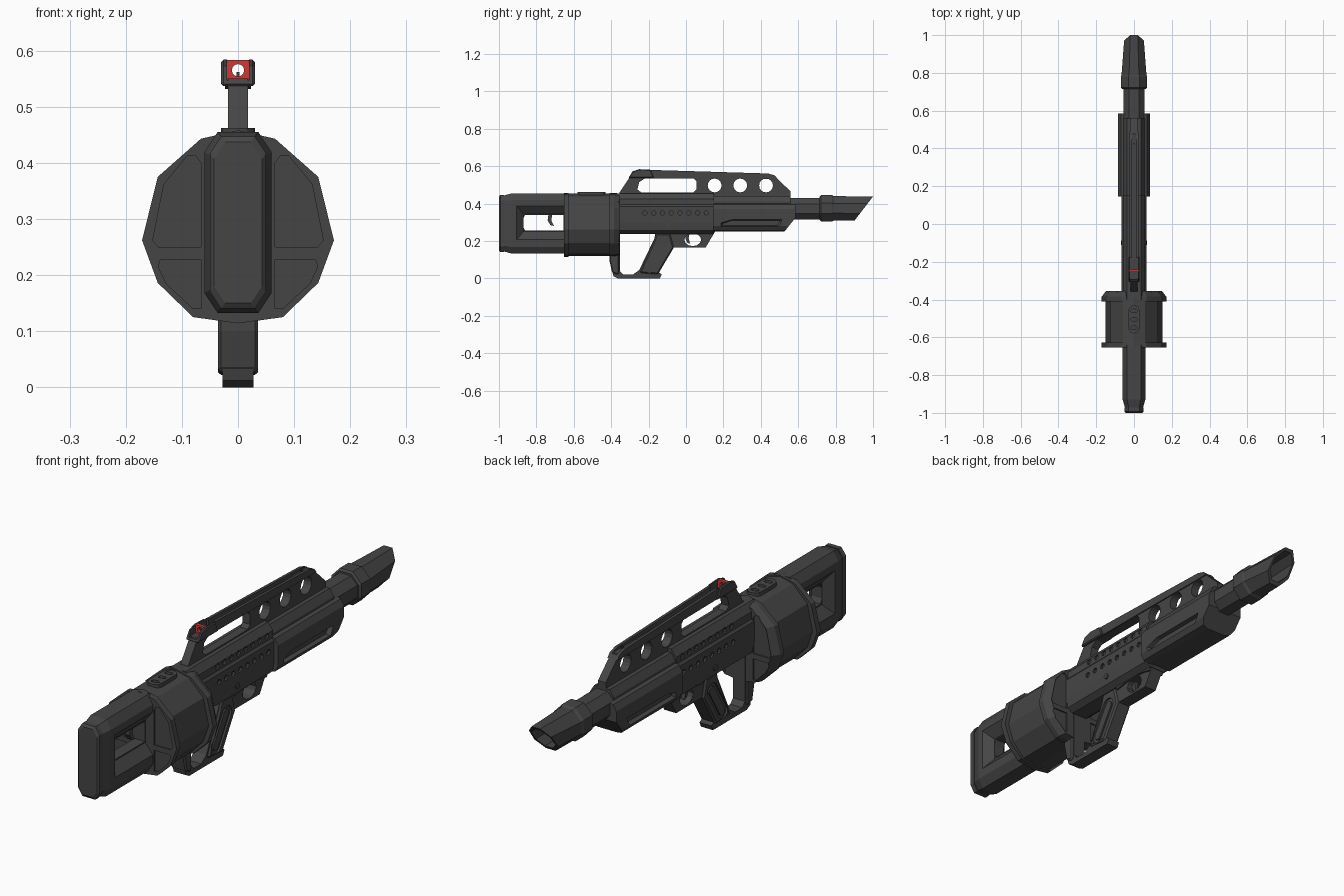
import bpy, bmesh, math
from mathutils import Vector


def material(name, rgb):
    m = bpy.data.materials.new(name)
    m.diffuse_color = (*rgb, 1)
    return m


GREY = material("dark_grey", (0.06, 0.06, 0.06))
RED = material("sight_red", (0.62, 0.04, 0.04))


def finish(name, bm, mat=GREY):
    bmesh.ops.recalc_face_normals(bm, faces=bm.faces)
    me = bpy.data.meshes.new(name)
    bm.to_mesh(me)
    bm.free()
    me.materials.append(mat)
    ob = bpy.data.objects.new(name, me)
    bpy.context.collection.objects.link(ob)
    return ob


def loft(name, rings, axis="y", mat=GREY):
    """Skin through (position, outline) rings stacked along an axis."""
    bm = bmesh.new()
    place = {"x": lambda t, p: (t, p[0], p[1]),
             "y": lambda t, p: (p[0], t, p[1]),
             "z": lambda t, p: (p[0], p[1], t)}[axis]
    vs = [[bm.verts.new(place(t, p)) for p in pts] for t, pts in rings]
    n = len(vs[0])
    for a, b in zip(vs, vs[1:]):
        for i in range(n):
            bm.faces.new((a[i], a[(i + 1) % n], b[(i + 1) % n], b[i]))
    bm.faces.new(vs[0])
    bm.faces.new(vs[-1])
    return finish(name, bm, mat)


def prism(name, pts, a, b, axis="x", mat=GREY):
    return loft(name, [(a, pts), (b, pts)], axis, mat)


def plate(name, pts, w, c=0.0, mat=GREY):
    """Side outline, centred on x, with optional chamfer on its rims."""
    ob = prism(name, pts, -w, w, "x", mat)
    if c:
        m = ob.modifiers.new("rim", "BEVEL")
        m.width, m.segments, m.angle_limit = c, 1, math.radians(50)
    return ob


def hull(name, pts):
    bm = bmesh.new()
    for p in pts:
        bm.verts.new(p)
    bmesh.ops.convex_hull(bm, input=bm.verts)
    return finish(name, bm)


def cut(ob, *cutters):
    for c in cutters:
        m = ob.modifiers.new("cut", "BOOLEAN")
        m.operation, m.solver, m.object = "DIFFERENCE", "EXACT", c
        bpy.context.view_layer.update()
        dg = bpy.context.evaluated_depsgraph_get()
        me = bpy.data.meshes.new_from_object(ob.evaluated_get(dg))
        ob.modifiers.clear()
        ob.data = me
        bpy.data.objects.remove(c)


def mirrored(half):
    return half + [(-x, z) for x, z in reversed(half) if x > 1e-6]


def octagon(w, z0, z1, cx, cz):
    return mirrored([(w - cx, z0), (w, z0 + cz), (w, z1 - cz), (w - cx, z1)])


def circle(y, z, ry, rz=None, n=16):
    rz = rz or ry
    return [(y + ry * math.cos(2 * math.pi * i / n), z + rz * math.sin(2 * math.pi * i / n)) for i in range(n)]


def capsule(a, b, r, n=6):
    a, b = Vector(a), Vector(b)
    t = math.atan2(b.y - a.y, b.x - a.x)
    out = []
    for c, s in ((b, t - math.pi / 2), (a, t + math.pi / 2)):
        out += [(c.x + r * math.cos(s + math.pi * i / n), c.y + r * math.sin(s + math.pi * i / n)) for i in range(n + 1)]
    return out


def box(name, x0, x1, y0, y1, z0, z1):
    return prism(name, [(y0, z0), (y1, z0), (y1, z1), (y0, z1)], x0, x1)


# Stock with bevelled window, butt pad and small hook
stock = loft("stock", [(-0.975, octagon(0.047, 0.145, 0.443, 0.02, 0.03)),
                       (-0.93, octagon(0.06, 0.132, 0.455, 0.024, 0.036)),
                       (-0.64, octagon(0.06, 0.132, 0.455, 0.024, 0.036))])
for s in (1, -1):
    cut(stock, hull("recess", [(s * x, y, z) for x, y0, z0, z1 in ((0.07, -0.915, 0.195, 0.40), (0.025, -0.87, 0.25, 0.345))
                               for y in (y0, -0.6) for z in (z0, z1)]))
cut(stock, plate("window", [(-0.86, 0.255), (-0.655, 0.255), (-0.655, 0.34), (-0.86, 0.34), (-0.87, 0.32), (-0.87, 0.275)], 0.1))
loft("butt_pad", [(-1.0, octagon(0.043, 0.15, 0.437, 0.02, 0.03)), (-0.993, octagon(0.05, 0.14, 0.447, 0.02, 0.03)),
                  (-0.972, octagon(0.05, 0.14, 0.447, 0.02, 0.03))])
plate("stock_hook", [(-0.735, 0.345), (-0.715, 0.345), (-0.72, 0.31), (-0.705, 0.28), (-0.725, 0.285), (-0.74, 0.31)], 0.012)

# Drum magazine: body between two flanges
HALF = [(0, 0.114), (0.08, 0.125), (0.143, 0.186), (0.171, 0.262), (0.143, 0.375), (0.066, 0.443), (0, 0.458)]


def drum_ring(sx, sz=1.0):
    return mirrored([(x * sx, 0.286 + (z - 0.286) * sz) for x, z in HALF])


loft("drum_body", [(-0.64, drum_ring(0.88, 0.97)), (-0.38, drum_ring(0.88, 0.97))])
rear = loft("drum_rear_flange", [(-0.653, drum_ring(1)), (-0.628, drum_ring(1))])
front = loft("drum_front_flange", [(-0.41, drum_ring(1)), (-0.385, drum_ring(1)), (-0.355, drum_ring(0.87, 0.97))])
upper = [(0.066, 0.25), (0.142, 0.25), (0.152, 0.262), (0.132, 0.362), (0.09, 0.413), (0.076, 0.413), (0.066, 0.40)]
lower = [(0.066, 0.228), (0.138, 0.228), (0.142, 0.215), (0.128, 0.185), (0.08, 0.14), (0.066, 0.14)]
for flange, y0, y1 in ((rear, -0.67, -0.647), (front, -0.361, -0.34)):
    for pts in (upper, lower):
        for s in (1, -1):
            cut(flange, prism("panel", [(s * x * 0.96 if flange is front else s * x, z) for x, z in pts], y0, y1, "y"))
hatch = prism("drum_top_hatch", capsule((0, -0.55), (0, -0.46), 0.03), 0.435, 0.462, "z")
for y in (-0.55, -0.505, -0.46):
    cut(hatch, prism("slot", capsule((-0.008, y), (0.008, y), 0.009), 0.45, 0.5, "z"))

# Receiver with two rows of round vents per side
receiver = loft("receiver", [(y, mirrored([(0.035, 0.237), (0.06, 0.255), (0.066, 0.30), (0.066, 0.385),
                                           (0.058, 0.395), (0.058, 0.425), (0.036, 0.455)])) for y in (-0.4, 0.15)])
for i in range(8):
    for z, x in ((0.415, 0.05), (0.35, 0.056)):
        for s in (1, -1):
            cut(receiver, prism("vent", circle(-0.22 + i * 0.047, z, 0.012, n=8), s * x, s * 0.1))
plate("receiver_pin", circle(-0.1, 0.29, 0.012, n=10), 0.07)

# Handguard with sloped nose and side grooves
guard = loft("handguard", [(y, mirrored([(0.045, 0.25), (0.07, 0.256), (0.085, 0.28), (0.085, 0.37),
                                         (0.07, 0.395), (0.055, 0.40)])) for y in (0.145, 0.585)])
cut(guard, plate("nose", [(0.525, 0.2), (0.525, 0.249), (0.59, 0.33), (0.7, 0.33), (0.7, 0.2)], 0.2))
for s in (1, -1):
    cut(guard, hull("groove", [(s * x, y, z) for x, d in ((0.1, 0), (0.068, 0.014))
                               for y, z in ((0.18 + d, 0.27 + d), (0.18 + d, 0.30 - d / 2), (0.25, 0.318 - d / 2),
                                            (0.52 - d, 0.318 - d / 2), (0.50 - d, 0.27 + d))]))
loft("handguard_top", [(y, mirrored([(0.055, 0.38), (0.055, 0.41), (0.036, 0.44)])) for y in (0.14, 0.56)])

# Barrel and hollow, slant-cut muzzle
loft("barrel", [(y, octagon(0.056, 0.315, 0.43, 0.03, 0.032)) for y in (0.5, 0.74)])
muzzle = loft("muzzle", [(0.715, octagon(0.062, 0.312, 0.438, 0.035, 0.038)), (0.722, octagon(0.07, 0.304, 0.446, 0.04, 0.042)),
                         (0.78, octagon(0.07, 0.304, 0.446, 0.04, 0.042)), (0.79, octagon(0.066, 0.31, 0.44, 0.04, 0.04)),
                         (1.0, octagon(0.05, 0.308, 0.438, 0.03, 0.036)), (1.05, octagon(0.05, 0.308, 0.438, 0.03, 0.036))])
cut(muzzle, loft("bore", [(0.8, octagon(0.05, 0.325, 0.425, 0.03, 0.03)), (1.1, octagon(0.04, 0.32, 0.428, 0.026, 0.03))]),
    plate("slant", [(0.9, 0.308), (1.0, 0.438), (1.01, 0.5), (1.2, 0.5), (1.2, 0.2), (0.88, 0.2)], 0.2))

# Carrying handle with slot, three round holes and a sight channel
handle = plate("carry_handle", [(-0.36, 0.44), (-0.355, 0.46), (-0.295, 0.55), (0.47, 0.55), (0.56, 0.465), (0.56, 0.43)], 0.018)
cut(handle, plate("slot", [(-0.26, 0.475), (-0.24, 0.46), (0.04, 0.46), (0.055, 0.475), (0.055, 0.52),
                           (0.04, 0.535), (-0.22, 0.535), (-0.25, 0.515)], 0.1))
for y in (0.153, 0.29, 0.428):
    cut(handle, plate("hole", circle(y, 0.497, 0.037), 0.1))
rail = plate("handle_rail", [(-0.305, 0.538), (-0.285, 0.57), (-0.25, 0.582), (0.44, 0.561), (0.475, 0.55), (0.49, 0.532)], 0.023)
block = plate("rear_sight_block", [(-0.308, 0.537), (-0.285, 0.573), (-0.25, 0.584), (-0.19, 0.581), (-0.17, 0.537)], 0.03, 0.004)
cut(rail, box("channel", -0.011, 0.011, -0.4, 0.6, 0.548, 0.7))
cut(block, box("channel", -0.02, 0.02, -0.4, 0.0, 0.546, 0.7))
cut(rail, box("channel", -0.02, 0.02, -0.4, -0.18, 0.547, 0.7))
sight = prism("rear_sight", mirrored([(0.014, 0.544), (0.021, 0.551), (0.021, 0.583)]), -0.255, -0.24, "y", RED)
cut(sight, prism("peep", circle(0, 0.565, 0.011, n=12), -0.4, 0, "y"))
box("front_sight_post", -0.003, 0.003, 0.42, 0.43, 0.54, 0.562)

# Thumbhole frame, grip and trigger guard
frame = plate("lower_frame", [(-0.41, 0.25), (-0.41, 0.10), (-0.388, 0.012), (-0.365, 0), (-0.14, 0), (-0.13, 0.022), (-0.15, 0.035),
                              (-0.065, 0.165), (0.105, 0.165), (0.155, 0.25)], 0.028)
cut(frame, plate("thumbhole", [(-0.353, 0.245), (-0.165, 0.245), (-0.168, 0.215), (-0.25, 0.045), (-0.285, 0.02),
                               (-0.335, 0.02), (-0.353, 0.04)], 0.1),
    plate("trigger_window", circle(0.036, 0.207, 0.045, 0.034, 12), 0.1))
grip = plate("grip", [(-0.248, 0.03), (-0.15, 0.022), (-0.065, 0.165), (-0.085, 0.24), (-0.16, 0.24), (-0.17, 0.205)], 0.036, 0.007)
for s in (1, -1):
    cut(grip, prism("grip_recess", capsule((-0.195, 0.06), (-0.125, 0.175), 0.032), s * 0.028, s * 0.1))
plate("grip_insert", capsule((-0.195, 0.06), (-0.125, 0.175), 0.018), 0.034)
column = plate("frame_column", [(-0.41, 0.25), (-0.41, 0.10), (-0.395, 0.03), (-0.365, 0.02), (-0.357, 0.03), (-0.357, 0.25)], 0.036, 0.006)
plate("trigger", [(0.0, 0.245), (0.02, 0.245), (0.014, 0.215), (0.022, 0.185), (0.008, 0.19), (-0.004, 0.215)], 0.008)
plate("guard_collar", [(-0.07, 0.225), (-0.07, 0.245), (0.15, 0.245), (0.14, 0.225), (0.09, 0.235), (-0.01, 0.235)], 0.036)
